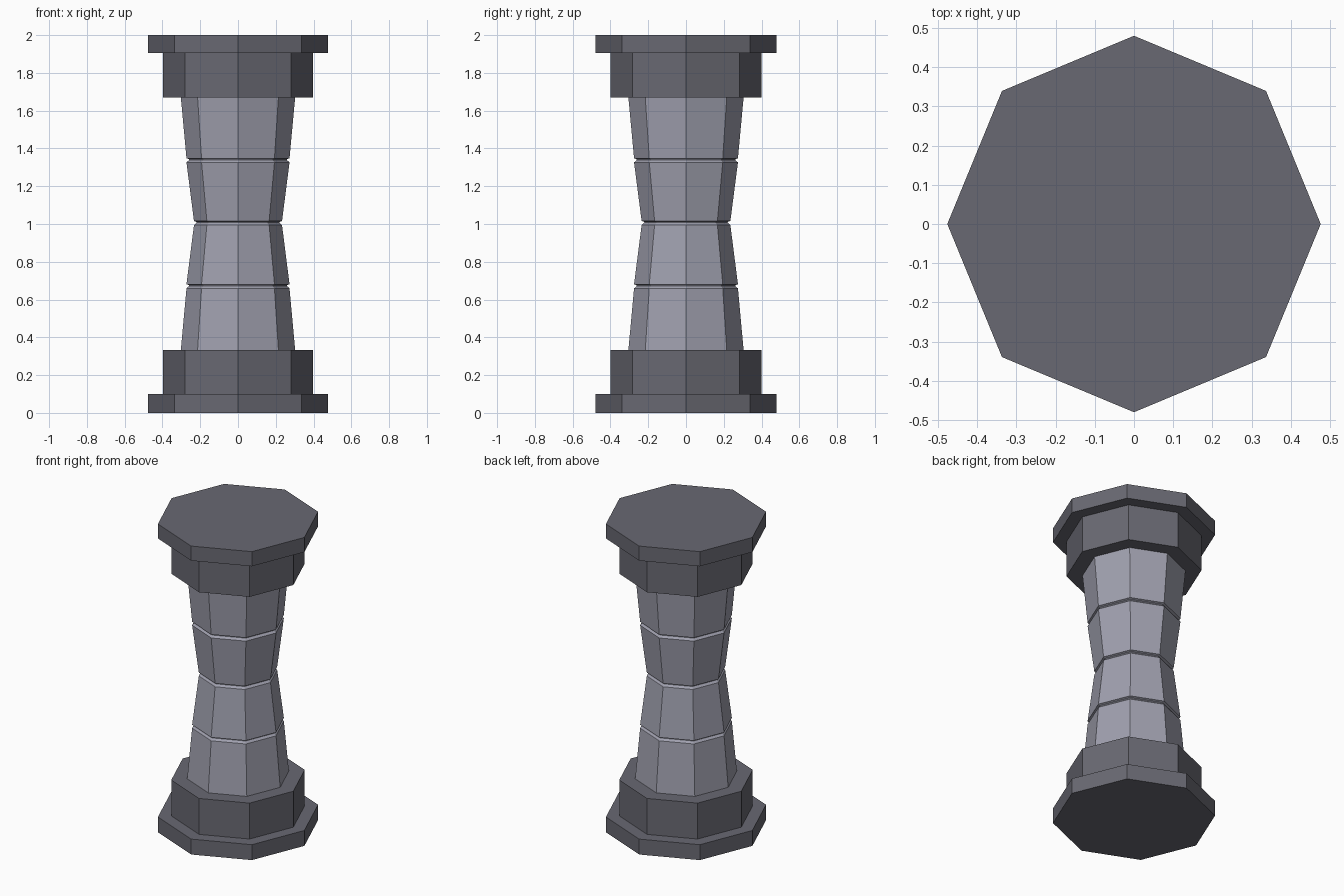
import bpy, bmesh, math

if "Cube" in bpy.data.objects:
    bpy.data.objects.remove(bpy.data.objects["Cube"])

def material(name, rgb):
    m = bpy.data.materials.new(name)
    m.diffuse_color = (*rgb, 1)
    m.use_nodes = True
    m.node_tree.nodes["Principled BSDF"].inputs["Base Color"].default_value = m.diffuse_color
    return m

dark_stone = material("dark stone", (0.14, 0.14, 0.168))
light_stone = material("light stone", (0.35, 0.352, 0.425))
SIDES = 8

def lathe(name, profile, mat):
    """Closed octagonal solid from (radius, height) rings."""
    bm = bmesh.new()
    rings = []
    for r, z in profile:
        rings.append([bm.verts.new((0.992 * r * math.cos(i * math.tau / SIDES),
                                    r * math.sin(i * math.tau / SIDES), z))
                      for i in range(SIDES)])
    for a, b in zip(rings, rings[1:]):
        for i in range(SIDES):
            j = (i + 1) % SIDES
            bm.faces.new((a[i], a[j], b[j], b[i]))
    bm.faces.new(rings[0][::-1])
    bm.faces.new(rings[-1])
    bmesh.ops.recalc_face_normals(bm, faces=bm.faces)
    me = bpy.data.meshes.new(name)
    bm.to_mesh(me)
    bm.free()
    me.materials.append(mat)
    ob = bpy.data.objects.new(name, me)
    bpy.context.collection.objects.link(ob)

# Stepped base and matching capital
lathe("base", [(0.48, 0), (0.48, 0.1), (0.4, 0.1), (0.4, 0.333)], dark_stone)
lathe("capital", [(0.4, 1.67), (0.4, 1.905), (0.48, 1.905), (0.48, 2)], dark_stone)

# Waisted shaft with a small groove at each course joint
shaft = [(0.305, 0.333)]
for r, z in [(0.275, 0.67), (0.235, 1.005), (0.275, 1.337)]:
    shaft += [(r, z - 0.011), (r - 0.014, z + 0.002),
              (r - 0.014, z + 0.006), (r, z + 0.011)]
shaft.append((0.305, 1.67))
lathe("shaft", shaft, light_stone)
